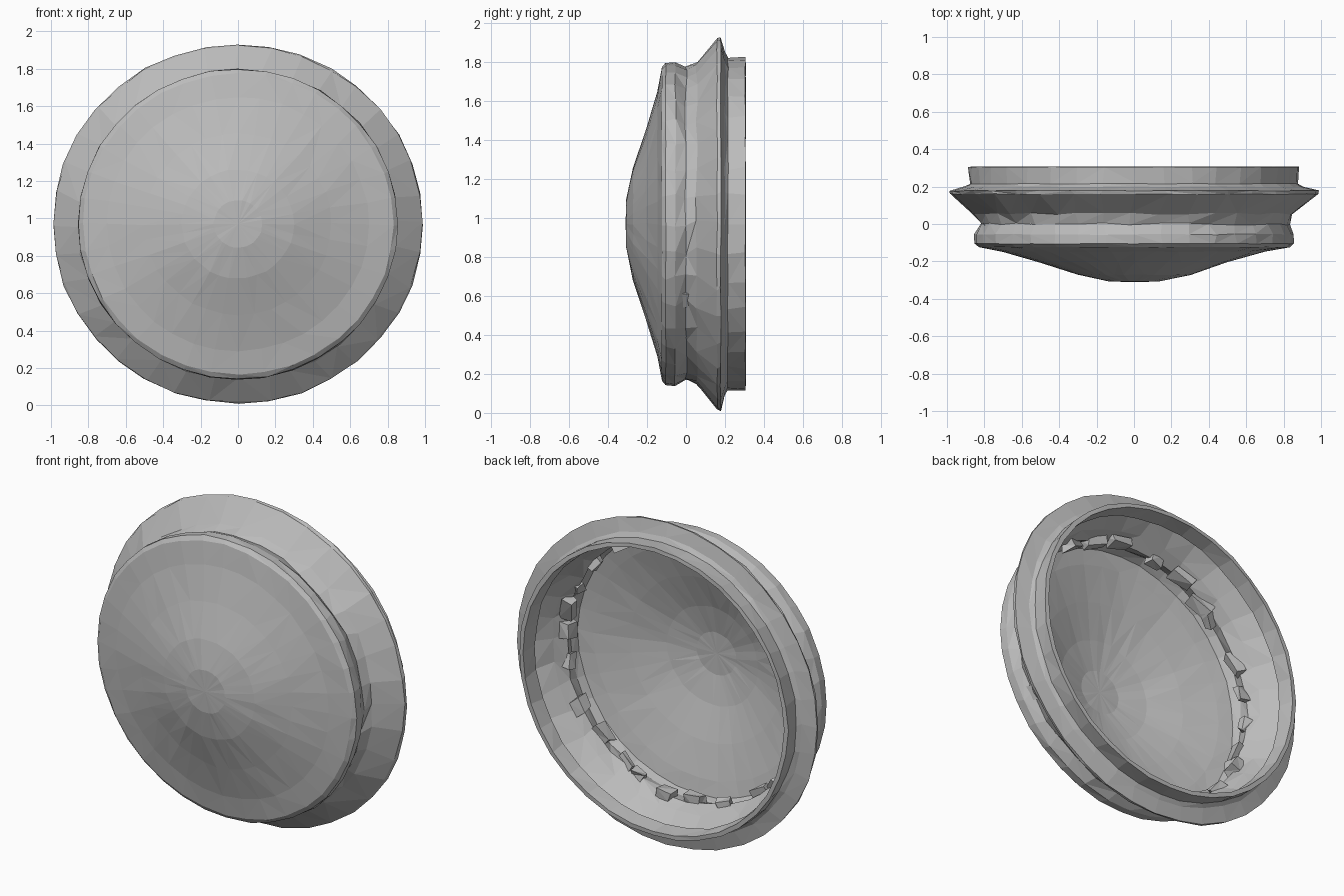
import bpy, bmesh, random
from math import sin, cos, pi
from mathutils import Vector, Matrix

random.seed(4)
cube = bpy.data.objects.get("Cube")
if cube:
    bpy.data.objects.remove(cube)

CENTRE = Vector((0, 0, 0.97))
SQUASH = 0.97
SEGMENTS = 36

grey = bpy.data.materials.new("plain_grey")
grey.use_nodes = True
colour = (0.5, 0.5, 0.5, 1)
grey.diffuse_color = colour
grey.node_tree.nodes["Principled BSDF"].inputs["Base Color"].default_value = colour


def ring_point(r, y, a):
    return CENTRE + Vector((r * cos(a), y, r * sin(a) * SQUASH))


def finish(name, bm):
    bmesh.ops.recalc_face_normals(bm, faces=bm.faces)
    mesh = bpy.data.meshes.new(name)
    bm.to_mesh(mesh)
    bm.free()
    mesh.materials.append(grey)
    obj = bpy.data.objects.new(name, mesh)
    bpy.context.collection.objects.link(obj)
    return obj


def lathe(bm, profile):
    """Turn (radius, y, jitter) points about the y axis; radius 0 makes a pole."""
    rings = []
    for r, y, wobble in profile:
        if r == 0:
            rings.append([bm.verts.new(ring_point(0, y, 0))] * SEGMENTS)
            continue
        rings.append([bm.verts.new(ring_point(
            r + random.uniform(-wobble, wobble),
            y + random.uniform(-wobble, wobble) * 0.6,
            2 * pi * (i + random.uniform(-1, 1) * min(0.3, wobble * 20)) / SEGMENTS))
            for i in range(SEGMENTS)])
    for a, b in zip(rings, rings[1:]):
        for i in range(SEGMENTS):
            j = (i + 1) % SEGMENTS
            corners = list(dict.fromkeys((a[i], a[j], b[j], b[i])))
            if len(corners) == 4 and random.random() < 0.5:
                corners = corners[1:] + corners[:1]
            if len(corners) == 4:
                bm.faces.new(corners[:3])
                bm.faces.new((corners[0], corners[2], corners[3]))
            else:
                bm.faces.new(corners)


# Domed shell: outer skin from the dome to the back rim, then the inner skin
outer = [(0, -0.31, 0), (0.13, -0.307, 0.002), (0.3, -0.272, 0.003),
         (0.5, -0.205, 0.004), (0.7, -0.148, 0.003), (0.83, -0.124, 0.003),
         (0.855, -0.105, 0.003), (0.855, -0.055, 0.005), (0.825, 0, 0.01),
         (0.855, 0.055, 0.01), (0.985, 0.16, 0.006), (0.99, 0.178, 0.004),
         (0.905, 0.2, 0.005), (0.88, 0.215, 0.005), (0.885, 0.305, 0.003)]
inner = [(0.86, 0.307, 0.002), (0.85, 0.21, 0.005), (0.91, 0.175, 0.005),
         (0.83, 0.07, 0.008), (0.79, 0.005, 0.012), (0.81, -0.06, 0.008),
         (0.79, -0.108, 0.003), (0.7, -0.128, 0.003), (0.5, -0.185, 0.003),
         (0.3, -0.25, 0.003), (0.13, -0.287, 0.002), (0, -0.29, 0)]
bm = bmesh.new()
lathe(bm, outer + inner)
finish("domed_shell", bm)

# Broken ridge fragments along the inside of the groove
bm = bmesh.new()
for i in range(26):
    a = 2 * pi * (i + random.uniform(-0.3, 0.3)) / 26
    size = Vector([random.uniform(0.04, 0.07), random.uniform(0.04, 0.08),
                   random.uniform(0.06, 0.14)])
    matrix = (Matrix.Translation(ring_point(0.785, random.uniform(-0.03, 0.02), a))
              @ Matrix.Rotation(-a, 4, 'Y')
              @ Matrix.Rotation(random.uniform(-0.4, 0.4), 4, 'X')
              @ Matrix.Diagonal(size.to_4d()))
    made = bmesh.ops.create_cube(bm, size=1, matrix=matrix)
    for v in made["verts"]:
        v.co += Vector([random.uniform(-0.012, 0.012) for _ in range(3)])
bmesh.ops.triangulate(bm, faces=bm.faces)
finish("inner_ridge_fragments", bm)
